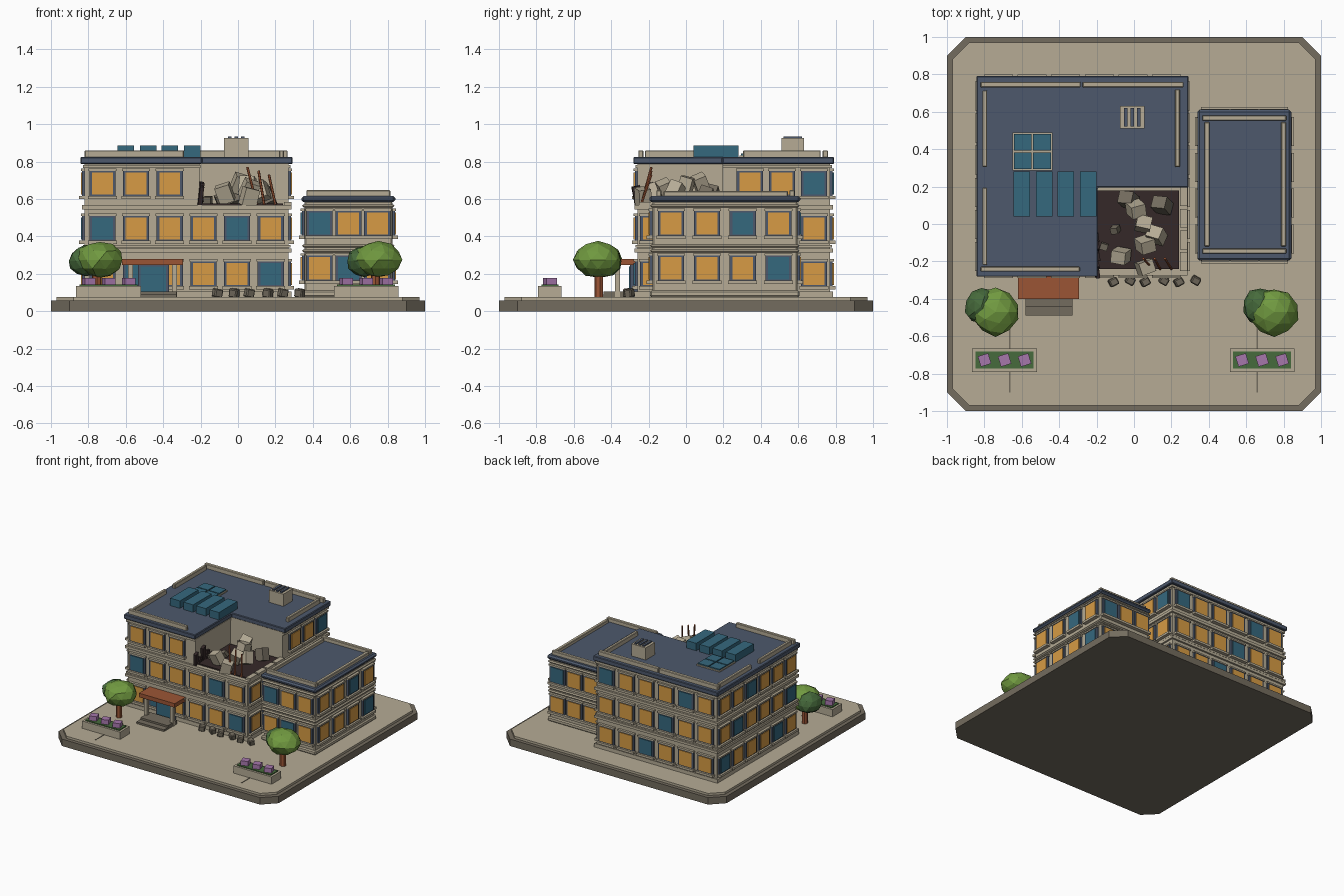
import bpy, bmesh, math, random
from mathutils import Matrix, Vector, Euler

if "Cube" in bpy.data.objects:
    bpy.data.objects.remove(bpy.data.objects["Cube"], do_unlink=True)
random.seed(4)


def material(name, r, g, b):
    m = bpy.data.materials.new(name)
    col = [(v / 255) ** 2.2 for v in (r, g, b)] + [1]
    m.use_nodes = True
    m.diffuse_color = col
    m.node_tree.nodes["Principled BSDF"].inputs["Base Color"].default_value = col
    return m


STONE = material("warm_stone", 180, 170, 148)
GREY = material("dark_stone", 115, 108, 95)
SLATE = material("slate_blue", 78, 89, 108)
AMBER = material("lit_window", 214, 154, 70)
TEAL = material("teal_glass", 56, 104, 125)
BRICK = material("rust_brown", 154, 86, 56)
LEAF = material("leaf_green", 112, 152, 66)
MOSS = material("dark_green", 72, 106, 62)
PURPLE = material("flower_purple", 164, 118, 170)
CHAR = material("charred_brown", 56, 45, 45)


class Part:
    """Collects simple solids into one named object."""

    def __init__(self, name):
        self.name, self.bm, self.mats = name, bmesh.new(), []

    def paint(self, faces, mat):
        if mat not in self.mats:
            self.mats.append(mat)
        for f in faces:
            f.material_index = self.mats.index(mat)

    def box(self, centre, size, mat, rot=(0, 0, 0)):
        mtx = Matrix.Translation(centre) @ Euler(rot).to_matrix().to_4x4() @ Matrix.Diagonal((*size, 1))
        verts = bmesh.ops.create_cube(self.bm, size=1, matrix=mtx)["verts"]
        self.paint({f for v in verts for f in v.link_faces}, mat)

    def span(self, x, y, z, mat):
        lo, hi = zip(x, y, z)
        self.box([(a + b) / 2 for a, b in zip(lo, hi)], [b - a for a, b in zip(lo, hi)], mat)

    def prism(self, outline, z0, z1, mat):
        base = self.bm.faces.new([self.bm.verts.new((x, y, z0)) for x, y in outline])
        out = bmesh.ops.extrude_face_region(self.bm, geom=[base])["geom"]
        top = [v for v in out if isinstance(v, bmesh.types.BMVert)]
        bmesh.ops.translate(self.bm, verts=top, vec=(0, 0, z1 - z0))
        self.paint({f for v in top for f in v.link_faces} | {base}, mat)

    def rod(self, a, b, radius, mat, sides=6):
        a, b = Vector(a), Vector(b)
        mtx = Matrix.Translation((a + b) / 2) @ (b - a).to_track_quat("Z", "Y").to_matrix().to_4x4()
        verts = bmesh.ops.create_cone(self.bm, cap_ends=True, segments=sides, radius1=radius,
                                      radius2=radius, depth=(b - a).length, matrix=mtx)["verts"]
        self.paint({f for v in verts for f in v.link_faces}, mat)

    def blob(self, centre, size, mat, detail=2):
        verts = bmesh.ops.create_icosphere(self.bm, subdivisions=detail, radius=1)["verts"]
        for v in verts:
            k = random.uniform(0.92, 1.05)
            v.co = Vector([c + k * s * p for c, s, p in zip(centre, size, v.co)])
        self.paint({f for v in verts for f in v.link_faces}, mat)

    def finish(self, bevel=0):
        bmesh.ops.recalc_face_normals(self.bm, faces=self.bm.faces)
        me = bpy.data.meshes.new(self.name)
        self.bm.to_mesh(me)
        self.bm.free()
        for m in self.mats:
            me.materials.append(m)
        ob = bpy.data.objects.new(self.name, me)
        bpy.context.scene.collection.objects.link(ob)
        if bevel:
            mod = ob.modifiers.new("soft_edges", "BEVEL")
            mod.width, mod.segments = bevel, 1


def chamfered(r, c):
    return [(-r + c, -r), (r - c, -r), (r, -r + c), (r, r - c),
            (r - c, r), (-r + c, r), (-r, r - c), (-r, -r + c)]


def facade(part, axis, sign, wall, cols, rows, residue, skip=lambda i, f: False):
    """Framed windows on one wall; axis is the wall normal (0 = x, 1 = y)."""
    def slab(u, z, w, h, out, mat):
        c = (wall + sign * out / 2, u, z) if axis == 0 else (u, wall + sign * out / 2, z)
        s = (out, w, h) if axis == 0 else (w, out, h)
        part.box(c, s, mat)
    for f, z in enumerate(rows):
        for i, u in enumerate(cols):
            if skip(i, f):
                continue
            slab(u, z, 0.14, 0.135, 0.014, SLATE)
            slab(u, z, 0.112, 0.118, 0.02, TEAL if (i + f) % 4 == residue else AMBER)
            slab(u, z - 0.075, 0.155, 0.018, 0.03, STONE)
            slab(u, z + 0.073, 0.15, 0.012, 0.02, STONE)


def spread(lo, hi, n, inset):
    return [lo + inset + i * (hi - lo - 2 * inset) / (n - 1) for i in range(n)]


# Ground
p = Part("ground_slab")
p.prism(chamfered(1, 0.1), 0, 0.057, GREY)
p.prism(chamfered(0.97, 0.09), 0.057, 0.075, STONE)
for x in (-0.665, 0.66):
    p.span((x - 0.004, x + 0.004), (-0.9, -0.55), (0.07, 0.077), GREY)
p.finish()

# Main building: two full floors, with an L-shaped top floor
X0, X1, Y0, Y1 = -0.82, 0.27, -0.26, 0.77
NX, NY = -0.205, 0.195


def ell(g):
    return [(X0 - g, Y0 - g), (NX + g / 2, Y0 - g), (NX + g / 2, NY), (X1 + g, NY), (X1 + g, Y1 + g), (X0 - g, Y1 + g)]


p = Part("main_walls")
p.span((X0, X1), (Y0, Y1), (0.075, 0.56), STONE)
p.prism(ell(0), 0.56, 0.79, STONE)
for z, h, g in ((0.075, 0.03, 0.015), (0.315, 0.02, 0.015), (0.34, 0.014, 0.01), (0.545, 0.022, 0.015)):
    p.span((X0 - g, X1 + g), (Y0 - g, Y1 + g), (z, z + h), STONE)
p.prism(ell(0.01), 0.765, 0.782, STONE)
p.finish()

p = Part("main_roof")
p.prism(ell(0.022), 0.787, 0.825, SLATE)
p.finish(0.005)

rows = [0.2, 0.443, 0.683]
cx, cy = spread(X0, X1, 6, 0.095), spread(Y0, Y1, 6, 0.085)
p = Part("main_windows")
facade(p, 1, -1, Y0, cx, rows, 1, lambda i, f: f == 2 and i > 2)
facade(p, 0, 1, X1, cy, rows, 3, lambda i, f: f == 2 and i < 3)
facade(p, 1, 1, Y1, cx, rows, 3)
facade(p, 0, -1, X0, cy, rows, 1)
p.finish()

p = Part("main_parapet")
H = (0.82, 0.86)
p.span((-0.82, -0.285), (0.73, 0.76), H, STONE)
p.span((-0.275, 0.265), (0.73, 0.76), H, STONE)
p.span((-0.82, -0.29), (-0.255, -0.228), H, STONE)
for y in ((-0.22, 0.195), (0.305, 0.715)):
    p.span((-0.81, -0.785), y, H, STONE)
p.span((0.22, 0.245), (0.305, 0.72), H, STONE)
p.finish(0.004)

# Side wing
W0, W1, V0, V1 = 0.355, 0.825, -0.18, 0.595
p = Part("wing_walls")
p.span((W0, W1), (V0, V1), (0.075, 0.59), STONE)
for z, h in ((0.075, 0.035), (0.315, 0.016), (0.342, 0.016), (0.556, 0.016)):
    p.span((W0 - 0.012, W1 + 0.012), (V0 - 0.012, V1 + 0.012), (z, z + h), STONE)
p.finish(0.008)
p = Part("wing_roof")
p.span((W0 - 0.016, W1 + 0.016), (V0 - 0.016, V1 + 0.016), (0.583, 0.617), SLATE)
p.finish(0.012)
p = Part("wing_windows")
wx, wy, wr = spread(W0, W1, 3, 0.08), spread(V0, V1, 4, 0.1), [0.23, 0.47]
facade(p, 1, -1, V0, wx, wr, 1)
facade(p, 0, 1, W1, wy, wr, 3)
facade(p, 1, 1, V1, wx, wr, 3)
facade(p, 0, -1, W0, wy, wr, 1)
p.finish()
p = Part("wing_parapet")
for y in (-0.145, 0.567):
    p.span((0.365, 0.815), (y - 0.014, y + 0.014), (0.61, 0.647), STONE)
for x in (0.39, 0.8):
    p.span((x - 0.014, x + 0.014), (-0.12, 0.545), (0.61, 0.642), STONE)
p.finish(0.004)

# Roof equipment
p = Part("roof_glass_units")
for x in (-0.6, -0.48, -0.365, -0.245):
    p.span((x - 0.044, x + 0.044), (0.04, 0.28), (0.82, 0.886), TEAL)
p.span((-0.65, -0.437), (0.287, 0.49), (0.82, 0.834), STONE)
for x in (-0.595, -0.492):
    for y in (0.338, 0.437):
        p.box((x, y, 0.836), (0.094, 0.09, 0.016), TEAL)
p.finish()
p = Part("roof_vent")
p.span((-0.075, 0.055), (0.51, 0.63), (0.82, 0.925), STONE)
for x in (-0.045, -0.01, 0.025):
    p.span((x - 0.009, x + 0.009), (0.52, 0.62), (0.92, 0.935), SLATE)
p.finish()

# Ruined corner
p = Part("ruined_floor")
p.span((-0.2, 0.24), (-0.24, 0.18), (0.56, 0.577), CHAR)
for i, h in enumerate((0.1, 0.05, 0.12, 0.07, 0.03)):
    p.box((-0.2, -0.26 + i * 0.047, 0.57 + h / 2), (0.022, 0.045, h), CHAR, (0.2 * (-1) ** i, 0.1, 0.15))
for i in range(4):
    p.box((0.265, -0.2 + i * 0.115, 0.573), (0.04, 0.1, 0.02), STONE)
p.finish()
p = Part("rubble_pile")
spots = ((-0.03, 0.13, 0.62), (0.15, 0.1, 0.61), (0.01, 0.08, 0.68), (0.05, 0, 0.67), (0.12, -0.06, 0.64),
         (0.06, -0.11, 0.65), (-0.07, -0.17, 0.63), (0.06, -0.23, 0.61), (-0.1, -0.03, 0.6), (-0.16, -0.12, 0.59))
for i, (x, y, z) in enumerate(spots):
    s = 0.04 if i > 7 else 0.08
    p.box((x, y, z), (s, s * 0.85, s * 1.2), GREY if i in (0, 1, 8, 9) else STONE,
          [random.uniform(-0.5, 0.5) for _ in range(3)])
p.finish()
p = Part("bent_bars")
for x0, x1, z in ((0.1, 0.05, 0.77), (0.14, 0.11, 0.75), (0.2, 0.165, 0.73)):
    p.rod((x0, -0.24, 0.57), (x1, -0.185, z), 0.007, BRICK)
p.finish()
p = Part("fallen_rocks")
for i, x in enumerate((-0.11, -0.02, 0.06, 0.16, 0.24, 0.33)):
    p.box((x, -0.31 + 0.008 * (i % 2), 0.097), (0.048, 0.042, 0.046), GREY, (0.1, 0.15, 0.5 * (-1) ** i))
p.finish(0.006)

# Entrance
p = Part("entrance")
p.span((-0.535, -0.37), (-0.3, Y0), (0.075, 0.25), SLATE)
p.span((-0.52, -0.385), (-0.306, -0.29), (0.09, 0.24), TEAL)
p.span((-0.62, -0.295), (-0.4, Y0), (0.247, 0.28), BRICK)
for x in (-0.575, -0.34):
    p.span((x - 0.013, x + 0.013), (-0.38, -0.354), (0.075, 0.25), STONE)
for y, z in ((-0.44, 0.105), (-0.49, 0.09)):
    p.span((-0.58, -0.33), (y, -0.32), (0.07, z), GREY)
p.finish()

# Trees and planters, one on each side
for side, tx, px in (("right", -0.755, -0.692), ("left", 0.735, 0.685)):
    p = Part(side + "_tree_trunk")
    p.rod((tx, -0.465, 0.07), (tx, -0.465, 0.24), 0.025, BRICK, 7)
    p.finish()
    p = Part(side + "_tree_crown")
    p.blob((tx + 0.015, -0.47, 0.275), (0.13, 0.128, 0.098), LEAF)
    p.blob((tx - 0.06, -0.44, 0.268), (0.092, 0.1, 0.085), MOSS)
    p.finish()
    p = Part(side + "_planter")
    p.span((px - 0.173, px + 0.173), (-0.79, -0.665), (0.07, 0.135), STONE)
    p.span((px - 0.155, px + 0.155), (-0.773, -0.682), (0.13, 0.142), MOSS)
    for dx in (-0.107, 0, 0.107):
        p.box((px + dx, -0.727, 0.158), (0.058, 0.058, 0.042), PURPLE, (0, 0, 0.3))
    p.finish()
